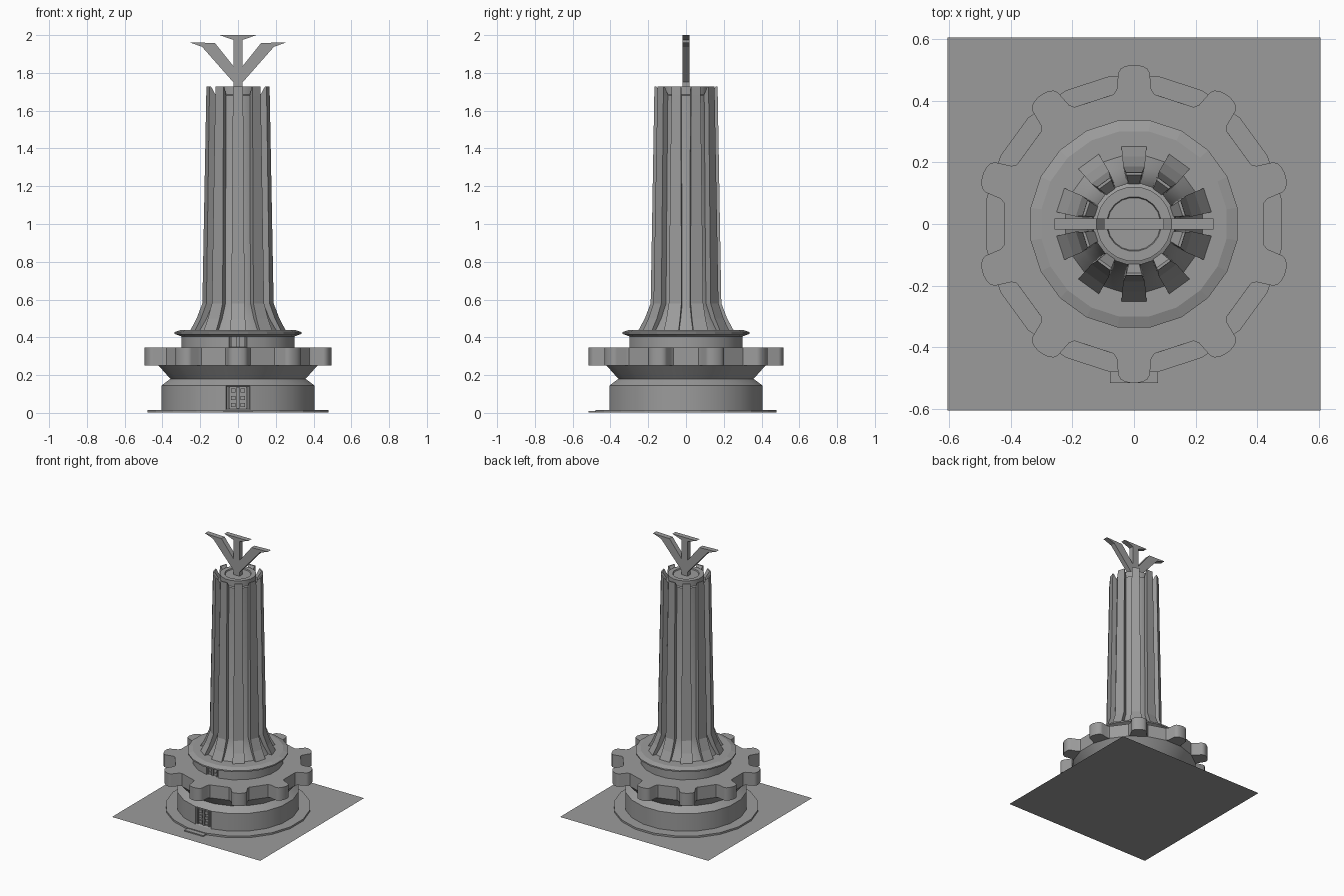
import bpy, bmesh
from math import sin, cos, tan, pi, radians

cube = bpy.data.objects.get("Cube")
if cube:
    bpy.data.objects.remove(cube)

GREY = (0.33, 0.33, 0.33, 1)
stone = bpy.data.materials.new("stone_grey")
stone.use_nodes = True
stone.diffuse_color = GREY
stone.node_tree.nodes["Principled BSDF"].inputs["Base Color"].default_value = GREY


def finish(name, bm, smooth=None):
    bmesh.ops.recalc_face_normals(bm, faces=bm.faces)
    mesh = bpy.data.meshes.new(name)
    bm.to_mesh(mesh)
    bm.free()
    mesh.materials.append(stone)
    ob = bpy.data.objects.new(name, mesh)
    bpy.context.collection.objects.link(ob)
    if smooth:
        bpy.ops.object.select_all(action='DESELECT')
        ob.select_set(True)
        bpy.context.view_layer.objects.active = ob
        bpy.ops.object.shade_smooth_by_angle(angle=radians(smooth))
    return ob


def lathe(name, profile, sides=20, smooth=None, door=None):
    """Solid of revolution; radii are measured to the middle of each flat side.
    door = (border, depth) recesses the front side of the first band."""
    bm = bmesh.new()
    rings = []
    for r, z in profile:
        r /= cos(pi / sides)
        angles = [2 * pi * (i + 0.5) / sides for i in range(sides)]
        rings.append([bm.verts.new((r * cos(a), r * sin(a), z)) for a in angles])
    front = None
    for n, (low, high) in enumerate(zip(rings, rings[1:])):
        for i in range(sides):
            j = (i + 1) % sides
            face = bm.faces.new((low[i], low[j], high[j], high[i]))
            if n == 0 and i == sides * 3 // 4 - 1:
                front = face
    bm.faces.new(rings[0])
    bm.faces.new(rings[-1])
    if door:
        bmesh.ops.recalc_face_normals(bm, faces=bm.faces)
        bmesh.ops.inset_region(bm, faces=[front], thickness=door[0])
        bmesh.ops.translate(bm, verts=front.verts, vec=(0, door[1], 0))
    return finish(name, bm, smooth)


def prism(name, outline, low, high, axis='Z', smooth=None):
    """Extrude a flat outline along Z or Y."""
    bm = bmesh.new()

    def place(p, d):
        return (p[0], p[1], d) if axis == 'Z' else (p[0], d, p[1])
    a = [bm.verts.new(place(p, low)) for p in outline]
    b = [bm.verts.new(place(p, high)) for p in outline]
    bm.faces.new(a)
    bm.faces.new(b)
    for i in range(len(a)):
        j = (i + 1) % len(a)
        bm.faces.new((a[i], a[j], b[j], b[i]))
    return finish(name, bm, smooth)


def box(name, x0, x1, y0, y1, z0, z1):
    return prism(name, [(x0, y0), (x1, y0), (x1, y1), (x0, y1)], z0, z1)


# Ground sheet, low plinth and front step
bm = bmesh.new()
bmesh.ops.create_grid(bm, x_segments=1, y_segments=1, size=0.605)
finish("ground_sheet", bm)
lathe("plinth", [(0.48, 0.002), (0.48, 0.015)])
box("front_step", -0.077, 0.077, -0.515, -0.45, 0.002, 0.01)

# Round base with a waist that flares out under the gear
lathe("base_drum", [(0.405, 0.015), (0.405, 0.145), (0.358, 0.18), (0.42, 0.25)],
      smooth=30, door=(0.008, 0.012))

# Ten-toothed gear platform
tooth = [(0.42, 0.066), (0.436, 0.056), (0.49, 0.051), (0.503, 0.043),
         (0.511, 0.029), (0.515, 0.01)]
tooth = [(r, -t) for r, t in tooth] + [(r, t) for r, t in reversed(tooth)]
outline = []
for k in range(10):
    a = radians(18 + 36 * k)
    outline += [(r * cos(a) - t * sin(a), r * sin(a) + t * cos(a)) for r, t in tooth]
prism("gear_platform", outline, 0.25, 0.345, smooth=30)

# Upper drum and chamfered flange
lathe("upper_drum", [(0.3, 0.345), (0.3, 0.412)], smooth=30, door=(0.005, 0.01))
lathe("flange", [(0.3, 0.405), (0.335, 0.418), (0.335, 0.428), (0.3, 0.44)])


# Double doors with framed panes
def doors(name, y, half, z0, z1, rows):
    step = (z1 - z0) / rows
    for side in (-1, 1):
        mid = side * half / 2
        for x in (side * 0.004, side * (half - 0.004)):
            box(name + "_stile", x - 0.004, x + 0.004, y, y + 0.012, z0, z1)
        for row in range(rows):
            z = z0 + (row + 0.5) * step
            w, h = half * 0.22, step * 0.28
            box(name + "_pane", mid - w, mid + w, y + 0.003, y + 0.013, z - h, z + h)


doors("lower_door", -0.405, 0.05, 0.023, 0.137, 3)
doors("upper_door", -0.3, 0.04, 0.35, 0.407, 2)

# Tower core, flaring at the foot, with a recessed cap
lathe("tower_core", [(0.225, 0.435), (0.185, 0.5), (0.152, 0.58), (0.132, 1.68),
                     (0.12, 1.685), (0.12, 1.728), (0.088, 1.728), (0.085, 1.72)],
      smooth=25)

# Ten tapering ribs: radius outside, radius inside, half width, height
levels = [(0.253, 0.18, 0.041, 0.435), (0.218, 0.15, 0.038, 0.5),
          (0.187, 0.12, 0.035, 0.58), (0.168, 0.11, 0.027, 1.68)]
for k in range(10):
    a = radians(18 + 36 * k)
    bm = bmesh.new()

    def vert(r, t, z):
        return bm.verts.new((r * cos(a) - t * sin(a), r * sin(a) + t * cos(a), z))
    rows = []
    for ro, ri, w, z in levels + [(0.167, 0.158, 0.026, 1.728)]:
        inner = w * (0.62 if z < 1.7 else 0.95)
        if z == 1.68:
            ri = 0.128
        rows.append([vert(ro, -w, z), vert(ro, w, z),
                     vert(ri, inner, z), vert(ri, -inner, z)])
    for low, high in zip(rows, rows[1:]):
        for i in range(4):
            j = (i + 1) % 4
            bm.faces.new((low[i], low[j], high[j], high[i]))
    bm.faces.new(rows[0])
    bm.faces.new(rows[-1])
    finish("tower_rib", bm)

# Three-pronged mast: centre post and two mirrored arms with flat tips
DEPTH = 0.018
post = [(-0.025, 1.7), (0.025, 1.7), (0.025, 1.975), (0.098, 2.0),
        (-0.098, 2.0), (-0.025, 1.975)]
prism("mast_post", post, -DEPTH, DEPTH, 'Y')
arm = [(0.02, 1.745), (0.19, 1.938), (0.257, 1.962), (0.122, 1.958), (0.02, 1.83)]
for name, s in (("mast_arm_left", 1), ("mast_arm_right", -1)):
    prism(name, [(s * x, z) for x, z in arm], -DEPTH, DEPTH, 'Y')
